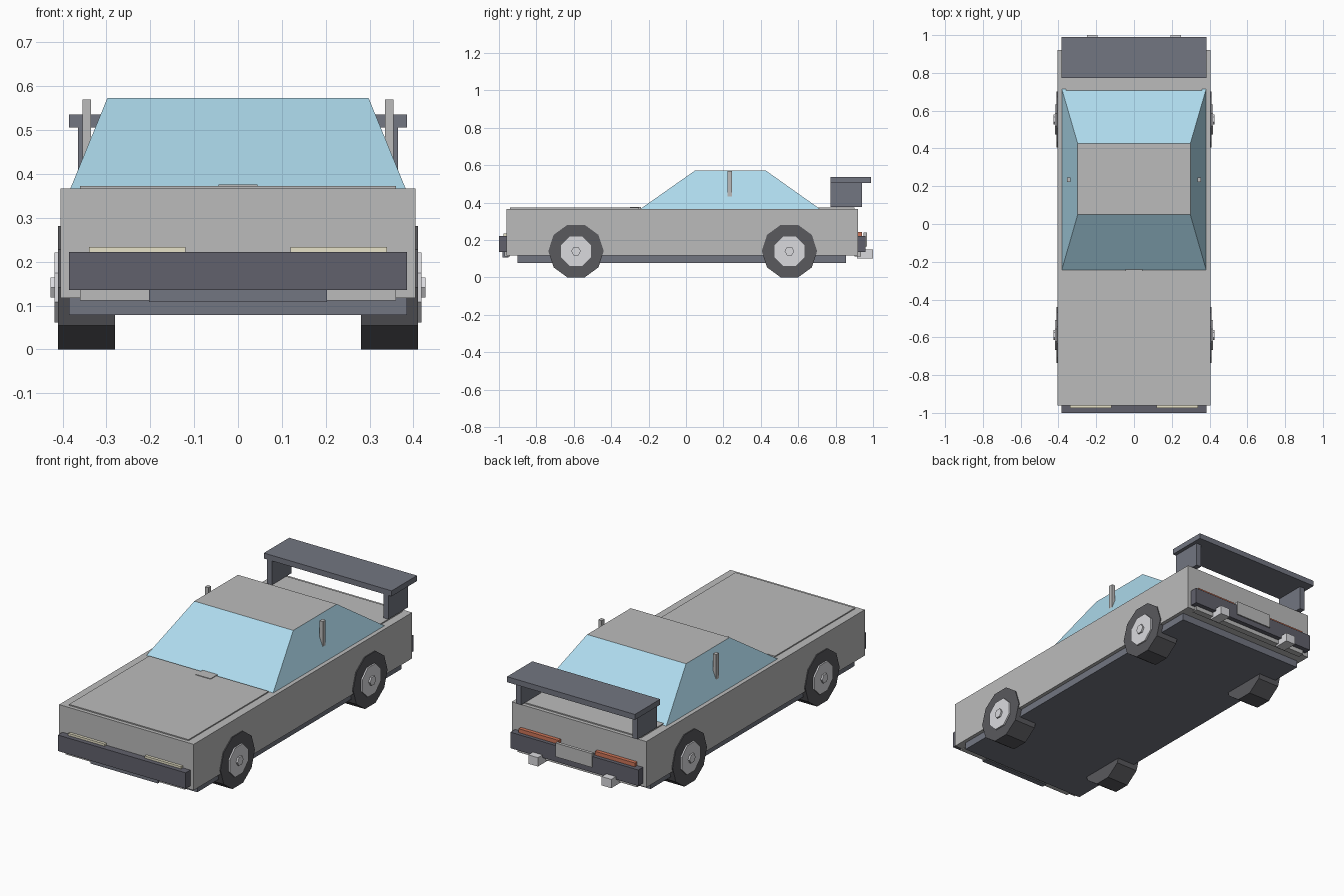
import bpy, bmesh, math

if "Cube" in bpy.data.objects:
    bpy.data.objects.remove(bpy.data.objects["Cube"])


def material(name, rgb):
    m = bpy.data.materials.new(name)
    m.diffuse_color = (*rgb, 1)
    m.use_nodes = True
    m.node_tree.nodes["Principled BSDF"].inputs["Base Color"].default_value = m.diffuse_color
    return m


RUBBER = material("rubber", (0.10, 0.10, 0.11))
DARK = material("dark_trim", (0.12, 0.12, 0.15))
SLATE = material("slate_trim", (0.17, 0.18, 0.22))
GLASS = material("glass", (0.42, 0.70, 0.84))
SILVER = material("silver", (0.70, 0.70, 0.73))
CREAM = material("headlight", (0.80, 0.76, 0.58))
RED = material("tail_light", (0.62, 0.18, 0.10))
PAINT = material("paint", (0.50, 0.50, 0.50))


def finish(name, bm, mats):
    me = bpy.data.meshes.new(name)
    bm.to_mesh(me)
    bm.free()
    for m in mats:
        me.materials.append(m)
    ob = bpy.data.objects.new(name, me)
    bpy.context.collection.objects.link(ob)
    return ob


def box(name, x, y, z, mat=None):
    """Box from (min, max) ranges on each axis."""
    bm = bmesh.new()
    bmesh.ops.create_cube(bm, size=1)
    for v in bm.verts:
        for i, (lo, hi) in enumerate((x, y, z)):
            v.co[i] = lo if v.co[i] < 0 else hi
    return finish(name, bm, [mat] if mat else [])


def pair(name, x, y, z, mat=None):
    """Box on the right and its mirror image on the left."""
    box(name + "_right", x, y, z, mat)
    box(name + "_left", (-x[1], -x[0]), y, z, mat)


def disc(name, sides, radius, x, y, z, mat):
    """Flat-topped prism lying along x."""
    bm = bmesh.new()
    x0, x1 = sorted(x)
    ring = []
    for i in range(sides):
        a = math.pi / 2 + math.pi / sides + 2 * math.pi * i / sides
        ring.append(bm.verts.new((x0, y + radius * math.cos(a), z + radius * math.sin(a))))
    face = bm.faces.new(ring)
    new = bmesh.ops.extrude_face_region(bm, geom=[face])["geom"]
    for v in new:
        if isinstance(v, bmesh.types.BMVert):
            v.co.x = x1
    bmesh.ops.recalc_face_normals(bm, faces=bm.faces)
    return finish(name, bm, [mat])


# Body shell, underbody and raised panels
box("body", (-0.405, 0.405), (-0.96, 0.92), (0.117, 0.367), PAINT)
box("underbody", (-0.385, 0.385), (-0.90, 0.855), (0.078, 0.125), SLATE)
box("hood_panel", (-0.36, 0.36), (-0.94, -0.25), (0.36, 0.373), PAINT)
box("hood_vent", (-0.045, 0.045), (-0.30, -0.24), (0.365, 0.376), PAINT)
box("trunk_panel", (-0.36, 0.36), (0.70, 0.90), (0.36, 0.373), PAINT)

# Cabin: tapered glass with a painted roof face
cabin = box("cabin", (-0.385, 0.385), (-0.253, 0.725), (0.36, 0.573), GLASS)
cabin.data.materials.append(PAINT)
for v in cabin.data.vertices:
    if v.co.z > 0.5:
        v.co.x *= 0.298 / 0.385
        v.co.y = 0.05 if v.co.y < 0 else 0.425
for p in cabin.data.polygons:
    if p.normal.z > 0.99:
        p.material_index = 1
pair("side_post", (0.335, 0.355), (0.223, 0.247), (0.432, 0.57), PAINT)

# Front end
box("front_bumper", (-0.385, 0.385), (-1.0, -0.96), (0.135, 0.222), DARK)
pair("headlight", (0.12, 0.34), (-0.975, -0.95), (0.15, 0.234), CREAM)
box("front_lip", (-0.36, 0.36), (-0.97, -0.94), (0.112, 0.15), PAINT)
box("grille", (-0.203, 0.203), (-0.98, -0.95), (0.108, 0.16), SLATE)

# Rear end
box("rear_bumper", (-0.385, 0.385), (0.92, 0.96), (0.135, 0.222), DARK)
pair("tail_light", (0.11, 0.35), (0.91, 0.94), (0.20, 0.243), RED)
box("rear_plate", (-0.11, 0.11), (0.95, 0.967), (0.165, 0.24), PAINT)
box("rear_lip", (-0.36, 0.36), (0.90, 0.935), (0.112, 0.15), PAINT)
pair("exhaust", (0.192, 0.25), (0.915, 1.0), (0.102, 0.15), SILVER)

# Rear wing on two uprights
box("wing", (-0.385, 0.385), (0.772, 0.99), (0.506, 0.536), SLATE)
pair("wing_support", (0.335, 0.365), (0.772, 0.94), (0.376, 0.51), SLATE)

# Wheels
for end, y in (("front", -0.588), ("rear", 0.553)):
    for side, s in (("right", 1), ("left", -1)):
        tag = f"{end}_{side}"
        disc("tire_" + tag, 10, 0.148, (s * 0.28, s * 0.41), y, 0.141, RUBBER)
        disc("rim_" + tag, 8, 0.086, (s * 0.40, s * 0.418), y, 0.141, SILVER)
        disc("hub_" + tag, 6, 0.026, (s * 0.41, s * 0.427), y, 0.141, SILVER)
